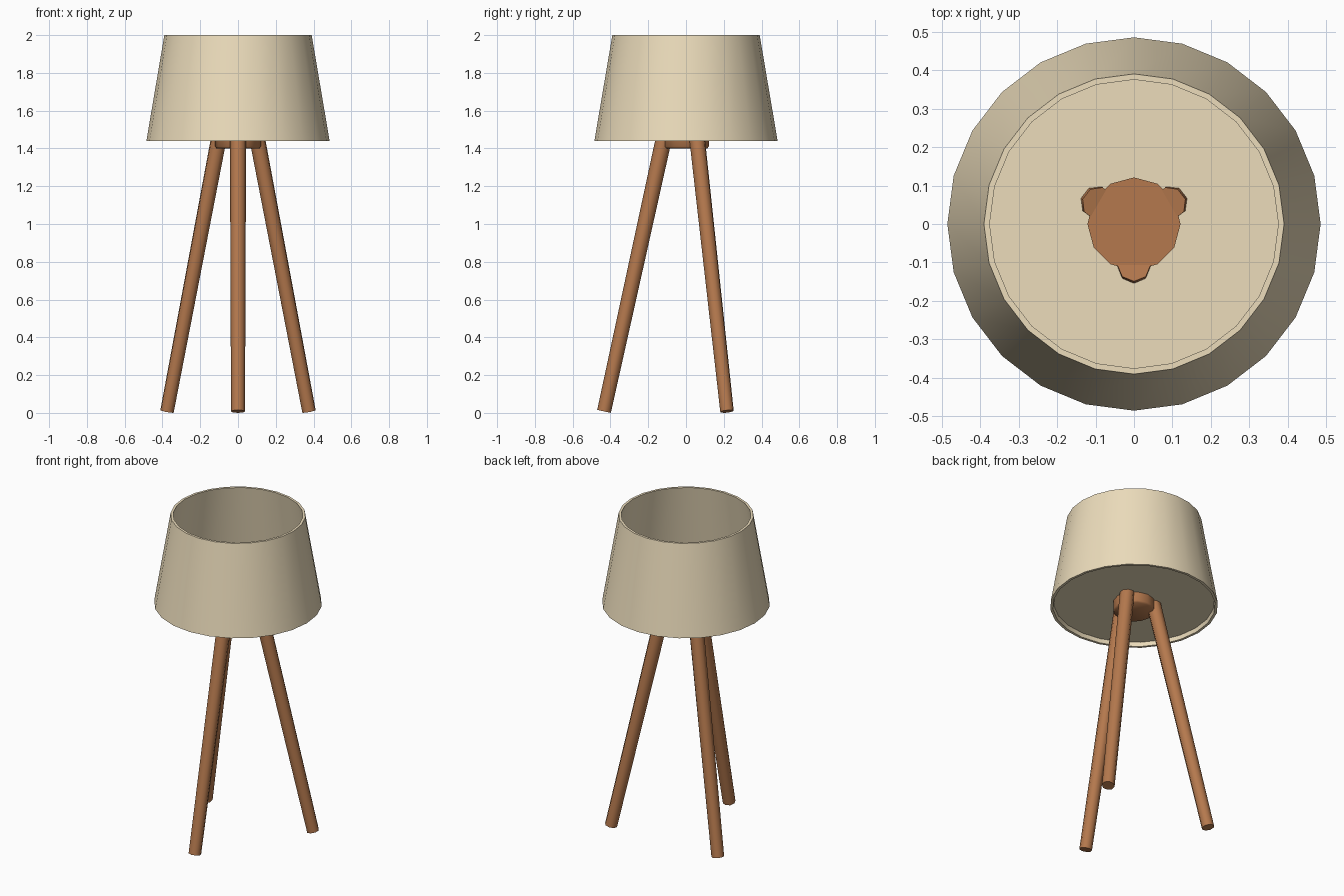
import bpy, bmesh, math
from mathutils import Vector, Matrix

if "Cube" in bpy.data.objects:
    bpy.data.objects.remove(bpy.data.objects["Cube"])


def material(name, rgb):
    m = bpy.data.materials.new(name)
    m.diffuse_color = (*rgb, 1)
    m.use_nodes = True
    m.node_tree.nodes["Principled BSDF"].inputs["Base Color"].default_value = m.diffuse_color
    return m


CREAM = material("cream_fabric", (0.84, 0.72, 0.50))
WOOD = material("wood", (0.46, 0.19, 0.075))


def finish(name, bm, mat, angle):
    bmesh.ops.recalc_face_normals(bm, faces=bm.faces)
    mesh = bpy.data.meshes.new(name)
    bm.to_mesh(mesh)
    bm.free()
    mesh.materials.append(mat)
    ob = bpy.data.objects.new(name, mesh)
    bpy.context.collection.objects.link(ob)
    bpy.ops.object.select_all(action='DESELECT')
    ob.select_set(True)
    bpy.context.view_layer.objects.active = ob
    bpy.ops.object.shade_smooth_by_angle(angle=math.radians(angle))
    return ob


def lathe(name, profile, sides, mat, closed, angle=40):
    """Revolve (radius, z) points; closed profiles make a ring, open ones get end caps."""
    bm = bmesh.new()
    rings = [[bm.verts.new((r * math.cos(i * math.tau / sides),
                            r * math.sin(i * math.tau / sides), z))
              for i in range(sides)] for r, z in profile]
    pairs = list(zip(rings, rings[1:]))
    if closed:
        pairs.append((rings[-1], rings[0]))
    else:
        bm.faces.new(rings[0])
        bm.faces.new(rings[-1])
    for a, b in pairs:
        for i in range(sides):
            j = (i + 1) % sides
            bm.faces.new((a[i], a[j], b[j], b[i]))
    return finish(name, bm, mat, angle)


def leg(name, direction, twist):
    """Tapered eight-sided leg leaning inward toward the hub."""
    d = math.radians(direction)
    out = Vector((math.cos(d), math.sin(d), 0))
    foot = out * 0.434 + Vector((0, 0, 0.008))
    top = out * 0.107 + Vector((0, 0, 1.50))
    z = (top - foot).normalized()
    y = z.cross(out).normalized()
    x = y.cross(z)
    frame = Matrix((x, y, z)).transposed().to_4x4()
    spin = Matrix.Rotation(math.radians(twist), 4, 'Z')
    bm = bmesh.new()
    bmesh.ops.create_cone(bm, cap_ends=True, segments=8, radius1=0.037, radius2=0.043,
                          depth=(top - foot).length,
                          matrix=Matrix.Translation((foot + top) / 2) @ frame @ spin)
    return finish(name, bm, WOOD, 60)


# Hollow tapered shade, open at the top
lathe("lampshade", [(0.485, 1.44), (0.39, 2.0), (0.375, 2.0), (0.469, 1.44)], 24, CREAM, True)

# Diffuser disc set just inside the lower rim
lathe("shade_floor", [(0.464, 1.465), (0.461, 1.485)], 24, CREAM, False)

# Hub joining the legs
lathe("leg_hub", [(0.112, 1.40), (0.121, 1.41), (0.121, 1.50)], 12, WOOD, False, 50)

# Three splayed legs
leg("front_leg", -90, 0)
leg("back_right_leg", 30, -15)
leg("back_left_leg", 150, 15)
